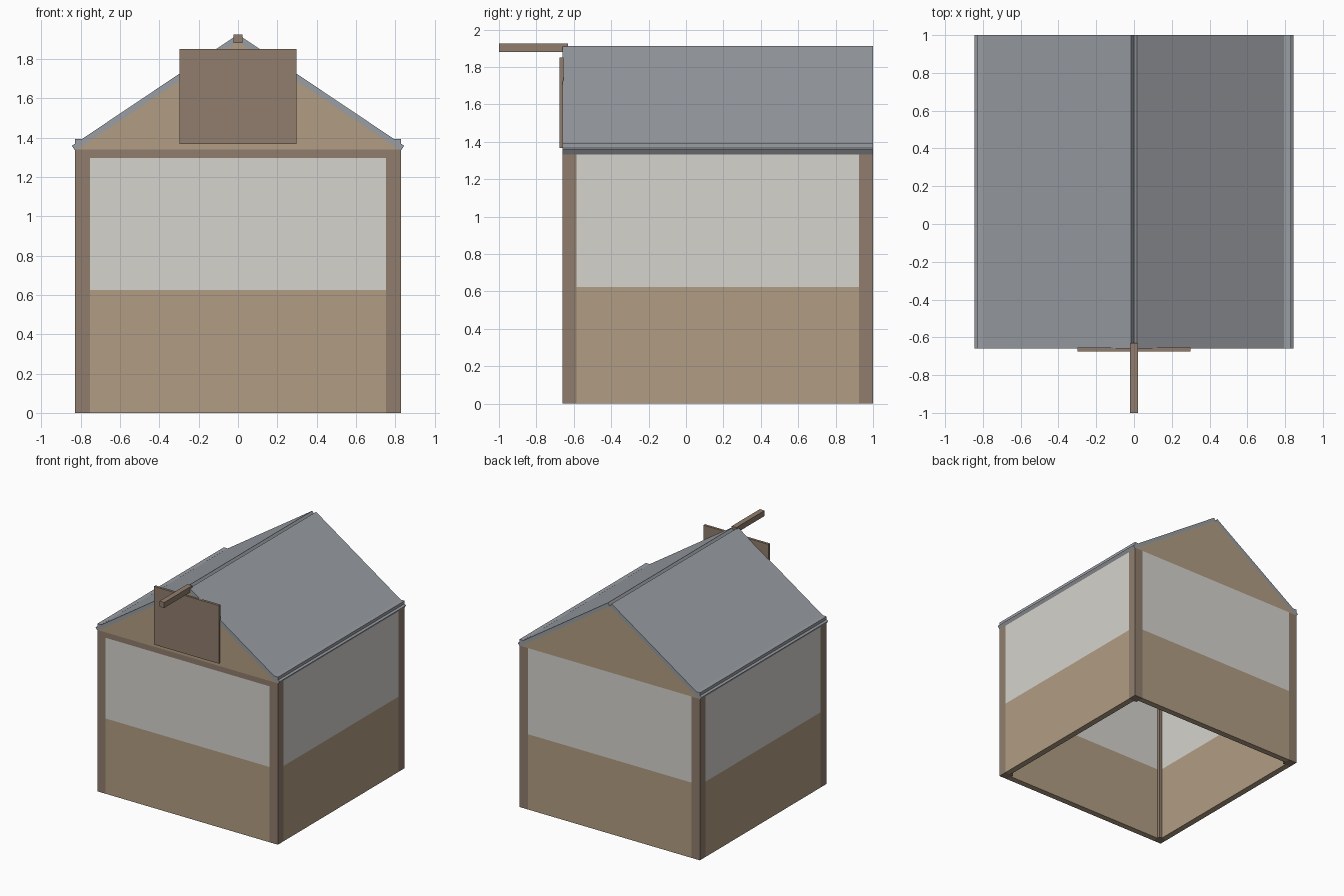
import bpy, bmesh

if "Cube" in bpy.data.objects:
    bpy.data.objects.remove(bpy.data.objects["Cube"])


def material(name, r, g, b):
    m = bpy.data.materials.new(name)
    m.diffuse_color = (*[(c / 255) ** 2.2 for c in (r, g, b)], 1)
    m.use_nodes = True
    m.node_tree.nodes["Principled BSDF"].inputs["Base Color"].default_value = m.diffuse_color
    return m


WOOD = material("light_wood", 176, 156, 130)
TRIM = material("dark_wood", 143, 125, 109)
PLASTER = material("plaster", 212, 210, 204)
SLATE = material("slate", 152, 156, 161)

X = 0.828             # half width of the house
Y0, Y1 = -0.66, 1.0   # front and back
POST, WALL = 0.075, 0.05
EAVE, BAND = 1.34, 0.625


def prism(name, profile, y0, y1, mat):
    """Extrude an (x, z) profile along y."""
    bm = bmesh.new()
    face = bm.faces.new([bm.verts.new((x, y0, z)) for x, z in profile])
    res = bmesh.ops.extrude_face_region(bm, geom=[face])
    moved = [v for v in res["geom"] if isinstance(v, bmesh.types.BMVert)]
    bmesh.ops.translate(bm, verts=moved, vec=(0, y1 - y0, 0))
    bmesh.ops.recalc_face_normals(bm, faces=bm.faces)
    mesh = bpy.data.meshes.new(name)
    bm.to_mesh(mesh)
    bm.free()
    mesh.materials.append(mat)
    obj = bpy.data.objects.new(name, mesh)
    bpy.context.collection.objects.link(obj)
    return obj


def box(name, x0, x1, y0, y1, z0, z1, mat):
    return prism(name, [(x0, z0), (x1, z0), (x1, z1), (x0, z1)], y0, y1, mat)


# Corner posts
for side, sx in (("left", -1), ("right", 1)):
    for end, y in (("front", Y0), ("back", Y1 - POST)):
        box(f"post_{end}_{side}", sx * (X - POST), sx * X, y, y + POST, 0, EAVE, TRIM)

# Side walls, wood below and plaster above
for side, sx in (("left", -1), ("right", 1)):
    for part, z0, z1, mat in (("lower", 0, BAND, WOOD), ("upper", BAND, EAVE, PLASTER)):
        box(f"wall_{side}_{part}", sx * (X - WALL), sx * X, Y0 + POST, Y1 - POST, z0, z1, mat)

# Front and back walls with their gables
for end, y, top in (("front", Y0, 1.295), ("back", Y1 - WALL, EAVE)):
    xi = X - POST
    box(f"wall_{end}_lower", -xi, xi, y, y + WALL, 0, BAND, WOOD)
    box(f"wall_{end}_upper", -xi, xi, y, y + WALL, BAND, top, PLASTER)
    prism(f"gable_{end}", [(-X + 0.01, EAVE), (X - 0.01, EAVE), (0, 1.888)], y, y + WALL, WOOD)

# Front lintel
box("lintel", -X + POST, X - POST, Y0, Y0 + WALL, 1.295, EAVE, TRIM)

# Roof slabs meeting at a notched ridge, plus the eave battens
for side, sx in (("left", -1), ("right", 1)):
    slab = [(0, 1.888), (0.017, 1.913), (0.845, 1.358), (0.828, 1.333)]
    prism(f"roof_{side}", [(sx * x, z) for x, z in slab], Y0, Y1, SLATE)
    box(f"eave_batten_{side}", sx * 0.795, sx * 0.83, Y0, Y1, EAVE, 1.392, SLATE)

# Sign board and hoist beam at the front
box("sign_board", -0.298, 0.298, -0.676, -0.655, 1.367, 1.85, TRIM)
box("hoist_beam", -0.022, 0.022, -1.0, -0.63, 1.88, 1.925, TRIM)
